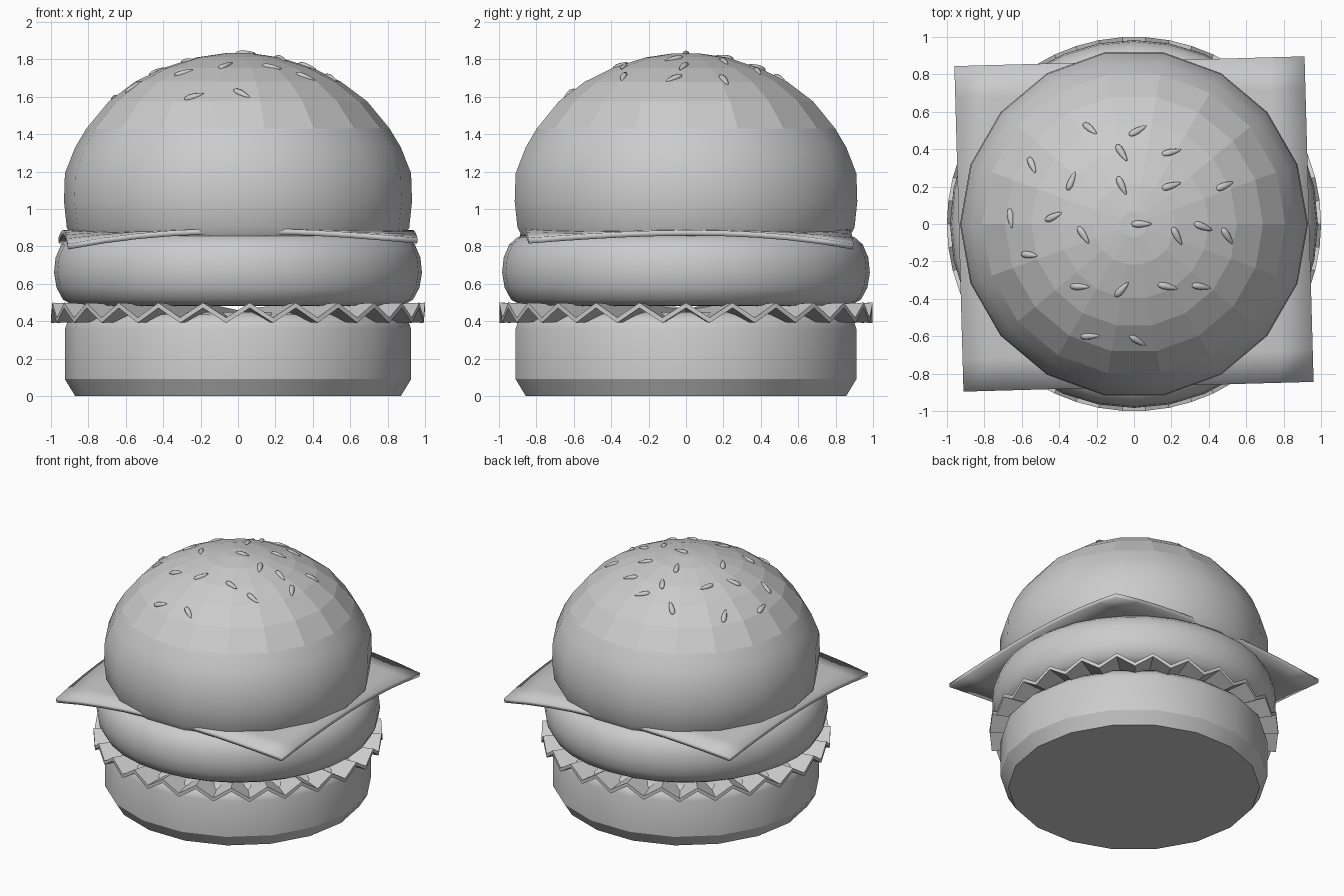
import bpy, bmesh
from math import sin, cos, pi, radians
from mathutils import Vector, Matrix
from mathutils.bvhtree import BVHTree

if "Cube" in bpy.data.objects:
    bpy.data.objects.remove(bpy.data.objects["Cube"])


def make_object(name, bm):
    bmesh.ops.recalc_face_normals(bm, faces=bm.faces)
    mesh = bpy.data.meshes.new(name)
    bm.to_mesh(mesh)
    bm.free()
    obj = bpy.data.objects.new(name, mesh)
    bpy.context.collection.objects.link(obj)
    return obj


def lathe(name, profile, sides):
    """Spin (radius, height) points about z and cap both ends."""
    bm = bmesh.new()
    rings = [[bm.verts.new((r * cos(2 * pi * i / sides), r * sin(2 * pi * i / sides), z))
              for i in range(sides)] for r, z in profile]
    for a, b in zip(rings, rings[1:]):
        for i in range(sides):
            j = (i + 1) % sides
            bm.faces.new((a[i], a[j], b[j], b[i]))
    bm.faces.new(rings[0])
    bm.faces.new(rings[-1])
    return make_object(name, bm)


def smooth(obj, angle):
    bpy.ops.object.select_all(action='DESELECT')
    obj.select_set(True)
    bpy.context.view_layer.objects.active = obj
    bpy.ops.object.shade_smooth_by_angle(angle=radians(angle))


# Bottom bun
bottom = lathe("bottom_bun", [(.87, 0), (.925, .09), (.925, .36), (.91, .40),
                              (.87, .435), (.80, .45)], 18)
smooth(bottom, 30)

# Patty
patty = lathe("patty", [(.80, .48), (.88, .485), (.935, .515), (.97, .58), (.983, .66),
                        (.975, .74), (.945, .81), (.90, .85), (.82, .867)], 32)
smooth(patty, 40)

# Top bun: smooth sides, faceted dome
top = lathe("top_bun", [(.89, .855), (.915, .90), (.93, 1.04), (.925, 1.19), (.87, 1.33),
                        (.81, 1.43), (.69, 1.575), (.55, 1.68), (.40, 1.753),
                        (.22, 1.81), (.07, 1.832)], 18)
for p in top.data.polygons:
    p.use_smooth = .86 < p.center.z < 1.42

# Lettuce: thin disc with a zigzag rim
bm = bmesh.new()
points = 50
layers = []
for dz in (-.014, .014):
    hub = bm.verts.new((0, 0, .445 + dz))
    rim = []
    for i in range(points):
        a = 2 * pi * i / points
        z = .445 + dz + (.04 if i % 2 == 0 else -.04)
        rim.append(bm.verts.new((cos(a), sin(a), z)))
    for i in range(points):
        bm.faces.new((hub, rim[i], rim[(i + 1) % points]))
    layers.append(rim)
for i in range(points):
    j = (i + 1) % points
    bm.faces.new((layers[0][i], layers[0][j], layers[1][j], layers[1][i]))
make_object("lettuce", bm)

# Cheese: square slice with drooping corners
bm = bmesh.new()
bmesh.ops.create_grid(bm, x_segments=10, y_segments=10, size=1)
turn = Matrix.Rotation(radians(1.6), 4, 'Z')
for v in bm.verts:
    u, w = v.co.x, v.co.y
    droop = .058 + .016 * u * w
    flat = turn @ Vector((u * .936, w * .87, 0))
    v.co = (flat.x, flat.y, .897 - .01 * u * u - droop * u * u * w * w)
cheese = make_object("cheese", bm)
if cheese.data.polygons[0].normal.z < 0:
    cheese.data.flip_normals()
solid = cheese.modifiers.new("thickness", 'SOLIDIFY')
solid.thickness = .03
solid.offset = -1
smooth(cheese, 30)

# Sesame seeds: (x, y, heading) dropped onto the dome
seeds = [(-.235, .51, -50), (.02, .50, 35), (.20, .385, 20), (-.065, .38, -60),
         (-.545, .315, -55), (-.335, .23, 70), (-.065, .205, -65), (.20, .205, 20),
         (.485, .205, 25), (-.66, .03, -75), (-.43, .04, 20), (.04, 0, 0),
         (-.27, -.06, -55), (.23, -.065, -60), (.37, -.015, -20), (.50, -.065, -50),
         (-.56, -.165, 0), (-.29, -.335, 5), (-.065, -.35, 50), (.18, -.335, -15),
         (.36, -.335, -15), (-.235, -.60, 15), (.02, -.625, -45)]
tm = bmesh.new()
tm.from_mesh(top.data)
tree = BVHTree.FromBMesh(tm)
bm = bmesh.new()
for x, y, heading in seeds:
    hit, normal, _, _ = tree.ray_cast(Vector((x, y, 3)), Vector((0, 0, -1)))
    a = radians(heading)
    along = Vector((cos(a), sin(a), 0))
    along = (along - normal * along.dot(normal)).normalized()
    place = Matrix((along, normal.cross(along), normal)).transposed().to_4x4()
    place.translation = hit
    made = bmesh.ops.create_uvsphere(bm, u_segments=8, v_segments=6, radius=1)
    for v in made['verts']:
        taper = 1 - .4 * v.co.z
        v.co = place @ Vector((v.co.z * .055, v.co.x * .018 * taper, v.co.y * .014 * taper))
tm.free()
smooth(make_object("sesame_seeds", bm), 60)
